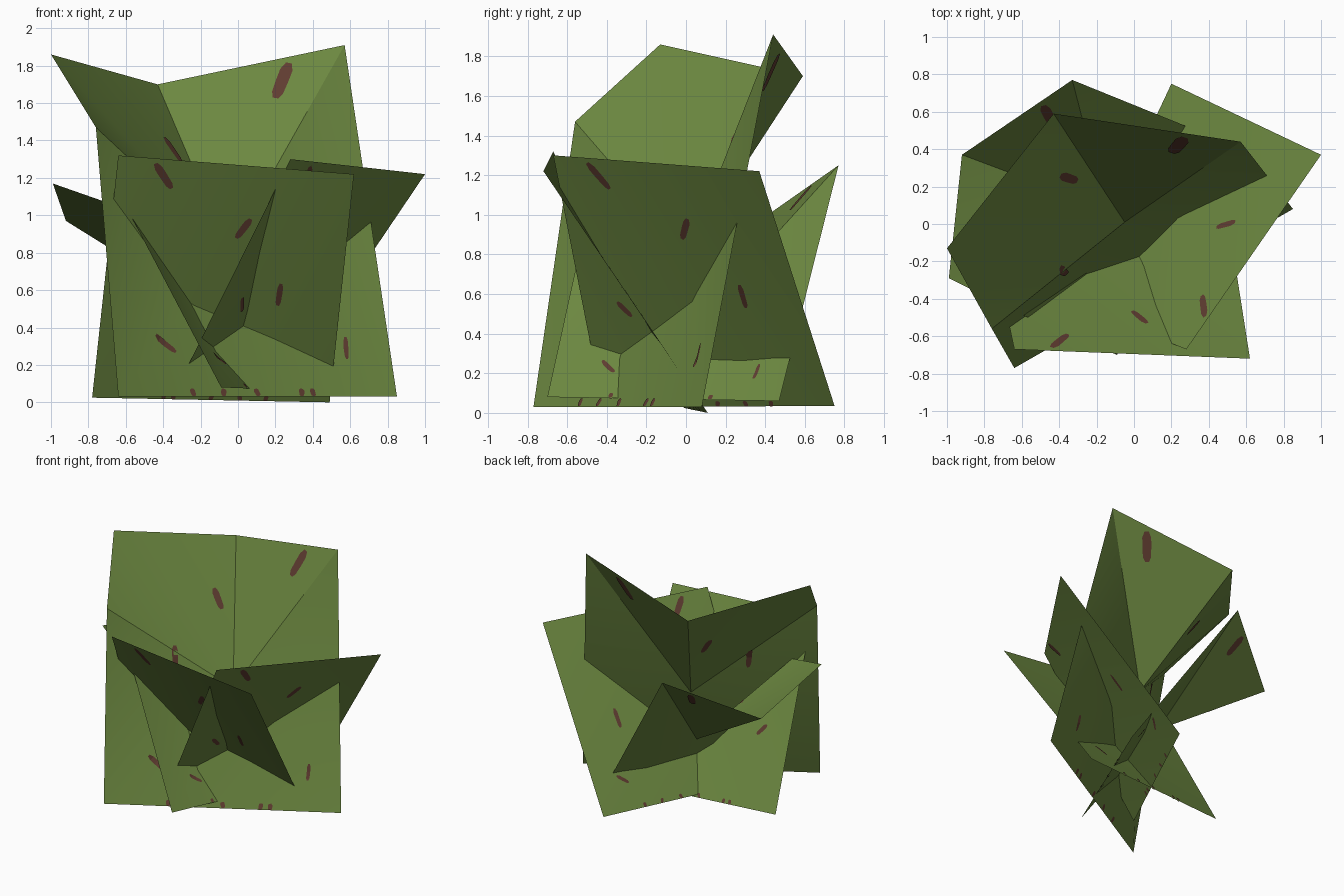
import bpy, bmesh, math
from mathutils import Vector

if "Cube" in bpy.data.objects:
    bpy.data.objects.remove(bpy.data.objects["Cube"])


def material(name, rgb):
    m = bpy.data.materials.new(name)
    m.diffuse_color = (*rgb, 1)
    m.use_nodes = True
    m.node_tree.nodes["Principled BSDF"].inputs["Base Color"].default_value = m.diffuse_color
    return m


GREEN = material("leaf_green", (0.148, 0.243, 0.051))
BROWN = material("red_brown", (0.115, 0.045, 0.03))


def finish(bm, name, mat):
    me = bpy.data.meshes.new(name)
    bm.to_mesh(me)
    bm.free()
    me.materials.append(mat)
    ob = bpy.data.objects.new(name, me)
    bpy.context.collection.objects.link(ob)
    return ob


def fan_point(uvs, pts, u, v):
    """Point on a fan of triangles around vertex 0, looked up in leaf space."""
    best = None
    n = len(pts) - 1
    for i in range(1, n + 1):
        j = i % n + 1
        (ax, ay), (bx, by), (cx, cy) = uvs[0], uvs[i], uvs[j]
        det = (bx - ax) * (cy - ay) - (cx - ax) * (by - ay)
        b = ((u - ax) * (cy - ay) - (cx - ax) * (v - ay)) / det
        c = ((bx - ax) * (v - ay) - (u - ax) * (by - ay)) / det
        low = min(1 - b - c, b, c)
        if best is None or low > best[0]:
            best = (low, pts[0] * (1 - b - c) + pts[i] * b + pts[j] * c)
    return best[1]


# u, v, angle in degrees, half length, half width (unit = leaf width)
FOLDED_DASHES = [(0.81, 0.93, 58, 0.066, 0.016), (0.43, 0.765, 112, 0.046, 0.013),
                 (0.27, 0.54, 95, 0.046, 0.011), (0.205, 0.158, 140, 0.042, 0.010),
                 (0.85, 0.145, 84, 0.036, 0.008)]
FLAT_DASHES = [(0.20, 0.93, 124, 0.070, 0.017), (0.56, 0.735, 62, 0.056, 0.015),
               (0.74, 0.46, 88, 0.056, 0.012), (0.19, 0.395, 130, 0.042, 0.012),
               (0.82, 0.16, 40, 0.04, 0.010)]
EDGE_DASHES = [(u, 0.012, a, 0.013, 0.009) for u, a in
               ((0.27, 100), (0.38, 75), (0.50, 110), (0.66, 80), (0.70, 95))]


def leaf(name, uvs, pts, dashes):
    pts = [Vector(p) for p in pts]

    def p(u, v):
        return fan_point(uvs, pts, u, v)

    # leaf blade: triangles around the inner point
    bm = bmesh.new()
    vs = [bm.verts.new(q) for q in pts]
    n = len(vs) - 1
    for i in range(1, n + 1):
        bm.faces.new((vs[0], vs[i], vs[i % n + 1]))
    ob = finish(bm, name, GREEN)
    bpy.context.view_layer.objects.active = ob
    ob.select_set(True)
    bpy.ops.object.shade_smooth_by_angle(angle=math.radians(30))
    ob.select_set(False)

    # brown dashes as thin plates on both sides
    width = (p(1, 0) - p(0, 0)).length
    height = (p(1, 1) - p(1, 0)).length
    e = 0.002
    bm = bmesh.new()
    for u, v, ang, hl, hw in dashes:
        c, s = math.cos(math.radians(ang)), math.sin(math.radians(ang))
        for side in (-1, 1):
            pairs = []
            for t, w in ((-1, 0.45), (-0.7, 0.9), (0, 1), (0.6, 1), (1, 0.5)):
                pair = []
                for k in (-1, 1):
                    a = u + t * hl * c - k * w * hw * s
                    b = v + (t * hl * s + k * w * hw * c) * width / height
                    b = min(max(b, 0.001), 0.999)
                    nrm = (p(a + e, b) - p(a - e, b)).cross(
                        p(a, b + e) - p(a, b - e)).normalized()
                    pair.append(bm.verts.new(p(a, b) + nrm * side * 0.004))
                pairs.append(pair)
            for q, r in zip(pairs, pairs[1:]):
                f = (q[0], r[0], r[1], q[1])
                bm.faces.new(f if side < 0 else f[::-1])
    finish(bm, name + "_dashes", BROWN)


def folded_leaf(name, inner, *rim):
    # rim: bottom left, bottom right, top right, top middle, top left, left bend
    uvs = [(0.5, 0.44), (0, 0), (1, 0), (1, 1), (0.5, 1), (0, 1), (0, 0.7)]
    leaf(name, uvs, [inner, *rim], FOLDED_DASHES + EDGE_DASHES)


def flat_leaf(name, *rim):
    # rim: bottom left, bottom right, top right, top left
    centre = sum((Vector(r) for r in rim), Vector()) / 4
    uvs = [(0.5, 0.5), (0, 0), (1, 0), (1, 1), (0, 1)]
    edge = [(1 - u, v, 180 - a, l, w) for u, v, a, l, w in EDGE_DASHES]
    leaf(name, uvs, [centre, *rim], FLAT_DASHES + edge)


# tall leaf with folded tip
folded_leaf("tall_folded_leaf", (-0.05, 0.01, 0.81),
            (-0.64, -0.77, 0.03), (0.85, 0.08, 0.03), (0.57, 0.44, 1.91),
            (-0.43, 0.59, 1.70), (-1.0, -0.13, 1.86), (-0.76, -0.56, 1.47))
# smaller copy of the same shape, leaning left and back
folded_leaf("small_folded_leaf", (-0.153, 0.083, 0.493),
            (-0.09, -0.70, 0.08), (0.41, 0.47, 0.06), (-0.33, 0.77, 1.25),
            (-0.92, 0.37, 0.97), (-0.99, -0.29, 1.17), (-0.59, -0.49, 1.03))
# flat leaf leaning to the front
flat_leaf("front_flat_leaf", (-0.78, -0.01, 0.025), (0.49, 0.11, 0.0),
          (0.62, -0.72, 1.22), (-0.64, -0.67, 1.32))
# flat leaf leaning to the right
flat_leaf("right_flat_leaf", (-0.35, -0.42, 0.03), (0.20, 0.75, 0.035),
          (1.0, 0.37, 1.22), (0.28, -0.67, 1.30))
